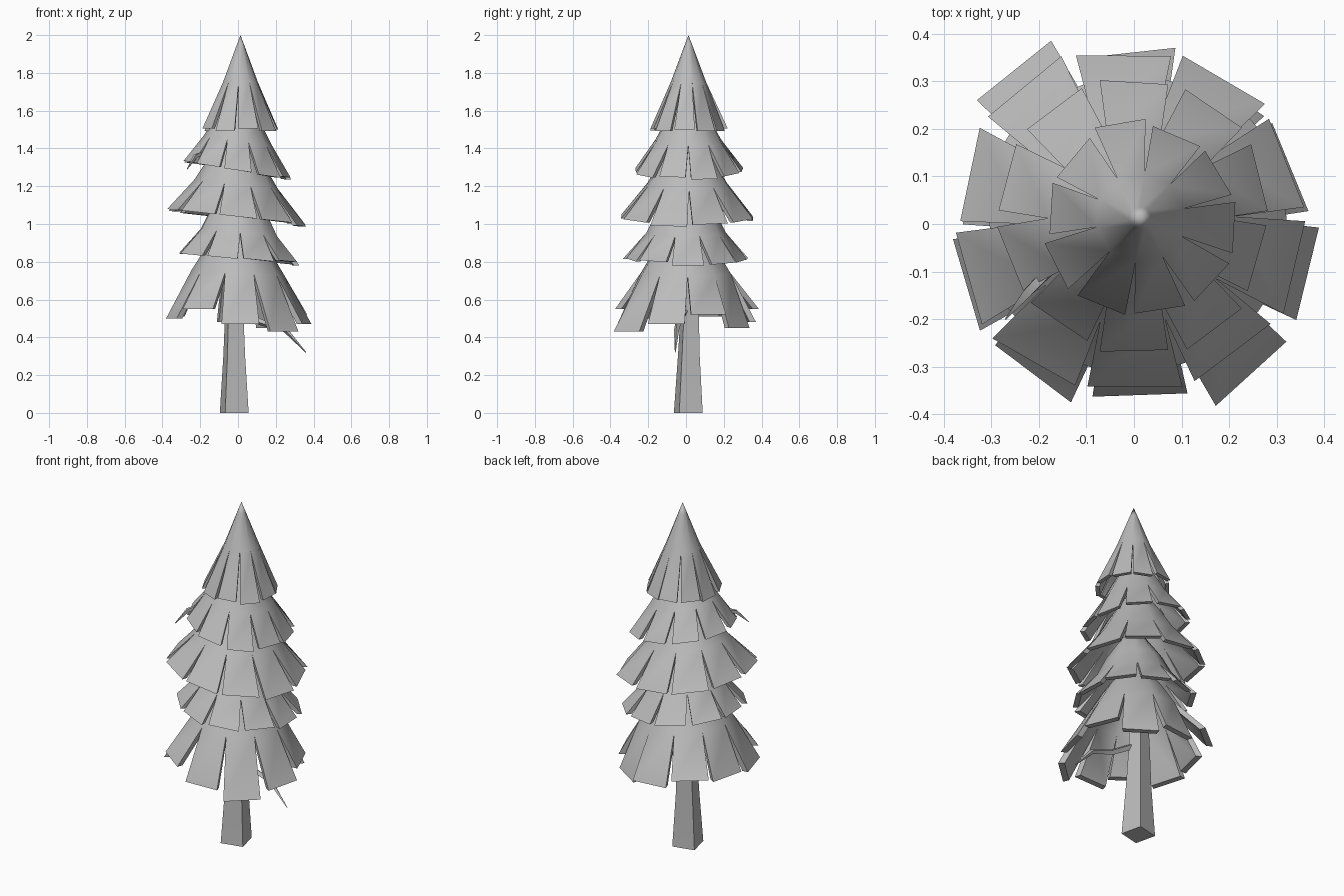
import bpy, bmesh, math, random
from mathutils import Vector

random.seed(4)
cube = bpy.data.objects.get("Cube")
if cube:
    bpy.data.objects.remove(cube)

grey = bpy.data.materials.new("plain grey")
grey.use_nodes = True
grey.diffuse_color = (0.5, 0.5, 0.5, 1)
grey.node_tree.nodes["Principled BSDF"].inputs["Base Color"].default_value = (0.5, 0.5, 0.5, 1)

PETALS = 10
STEP = 2 * math.pi / PETALS


def add_object(bm, name):
    mesh = bpy.data.meshes.new(name)
    bm.to_mesh(mesh)
    bm.free()
    mesh.materials.append(grey)
    obj = bpy.data.objects.new(name, mesh)
    bpy.context.collection.objects.link(obj)
    bpy.ops.object.select_all(action='DESELECT')
    bpy.context.view_layer.objects.active = obj
    obj.select_set(True)
    return obj


def thicken(obj, thick, centre):
    """Thicken the shell inwards and cut the petal ends off level."""
    count = len(obj.data.vertices)
    uses = [0] * count
    for poly in obj.data.polygons:
        for v in poly.vertices:
            uses[v] += 1
    solid = obj.modifiers.new("thickness", 'SOLIDIFY')
    solid.thickness = thick
    solid.offset = -1
    bpy.ops.object.modifier_apply(modifier=solid.name)
    verts = obj.data.vertices
    for i in range(count):
        if uses[i] == 1:
            co = verts[i].co
            inward = Vector((centre[0] - co.x, centre[1] - co.y, 0)).normalized()
            verts[i + count].co = co + inward * thick * 1.25


def foliage_tier(name, centre, phase, rings, tip, half_width, tilt, thick,
                 reach=None, drops=None):
    """Cone crown through the shared rings, split below into separate flat petals."""
    bm = bmesh.new()
    for i in range(PETALS):
        ang = math.radians(phase) + i * STEP
        out = Vector((math.cos(ang), math.sin(ang), 0))
        side = Vector((-out.y, out.x, 0))
        r = reach[i] if reach else tip[0] + random.uniform(-0.01, 0.01)
        z = drops[i] if drops else tip[1] + random.uniform(-0.01, 0.01)
        rows = [(a, b, a * math.tan(STEP / 2)) for a, b in rings]
        rows.append((r, z, half_width))
        skew = random.uniform(-0.08, 0.08)
        strips = []
        for k, (a, b, w) in enumerate(rows):
            row = []
            last = k == len(rows) - 1
            for s in (-1, 1):
                p = out * a + side * w * s
                if last:
                    p += out * skew * w * s
                p += Vector((centre[0], centre[1], b))
                if not (drops and last):
                    p.z += tilt * p.x
                row.append(bm.verts.new(p))
            strips.append(row)
        for low, high in zip(strips[1:], strips):
            bm.faces.new((low[0], low[1], high[1], high[0]))
    bmesh.ops.remove_doubles(bm, verts=bm.verts, dist=0.0005)
    obj = add_object(bm, name)
    thicken(obj, thick, centre)
    bpy.ops.object.shade_smooth_by_angle(angle=math.radians(35))


# Foliage, from the tip downwards
foliage_tier("top_tier", (0.013, 0.013), 30, [(0, 2.0), (0.022, 1.94), (0.09, 1.75)],
             (0.195, 1.5), 0.054, 0.0, 0.018)
foliage_tier("second_tier", (0, 0.012), 18, [(0.03, 1.7), (0.12, 1.54), (0.173, 1.44)],
             (0.278, 1.285), 0.072, -0.15, 0.02)
foliage_tier("third_tier", (-0.01, 0.008), 20, [(0.05, 1.47), (0.14, 1.33), (0.21, 1.21)],
             (0.355, 1.03), 0.1, -0.11, 0.024)
foliage_tier("fourth_tier", (0.005, 0), 2, [(0.06, 1.2), (0.15, 1.06), (0.2, 0.955)],
             (0.317, 0.82), 0.085, -0.1, 0.024)
foliage_tier("bottom_tier", (0, 0), 20, [(0.08, 0.99), (0.165, 0.86), (0.235, 0.74)],
             (0.37, 0.48), 0.1, -0.06, 0.028,
             reach=[0.35, 0.34, 0.36, 0.41, 0.35, 0.375, 0.38, 0.36, 0.40, 0.38],
             drops=[0.52, 0.45, 0.48, 0.55, 0.51, 0.5, 0.55, 0.47, 0.43, 0.47])


def tapered_tube(name, path, turn=0.0):
    """Sweep a square along (x, y, z, radius) points and cap both ends."""
    bm = bmesh.new()
    pts = [Vector(p[:3]) for p in path]
    loops = []
    for k, p in enumerate(pts):
        way = pts[min(k + 1, len(pts) - 1)] - pts[max(k - 1, 0)]
        turn_to = Vector((0, 0, 1)).rotation_difference(way.normalized())
        ring = []
        for i in range(4):
            a = turn + math.pi / 2 * i
            offset = Vector((math.cos(a), math.sin(a), 0)) * path[k][3]
            ring.append(bm.verts.new(p + turn_to @ offset))
        loops.append(ring)
    for a, b in zip(loops, loops[1:]):
        for i in range(4):
            j = (i + 1) % 4
            bm.faces.new((a[i], a[j], b[j], b[i]))
    bm.faces.new(loops[0][::-1])
    bm.faces.new(loops[-1])
    obj = add_object(bm, name)
    bpy.ops.object.shade_smooth_by_angle(angle=math.radians(35))
    return obj


# Trunk and its two bare branches
trunk = tapered_tube("trunk", [(-0.02, 0.012, 0, 0.09), (-0.02, 0.015, 0.3, 0.068),
                               (-0.02, 0.02, 0.55, 0.056), (0, 0.01, 1.6, 0.02)],
                     math.radians(-32))
for v in trunk.data.vertices:
    if v.co.z < 0.03:
        v.co.z = 0
tapered_tube("lower_branch", [(-0.01, 0, 0.55, 0.02), (0.12, -0.04, 0.48, 0.017),
                              (0.25, -0.05, 0.44, 0.014), (0.36, -0.057, 0.32, 0.002)])
tapered_tube("upper_branch", [(-0.02, 0, 1.36, 0.018), (-0.17, -0.09, 1.38, 0.014),
                              (-0.225, -0.145, 1.36, 0.012), (-0.27, -0.2, 1.29, 0.002)])
